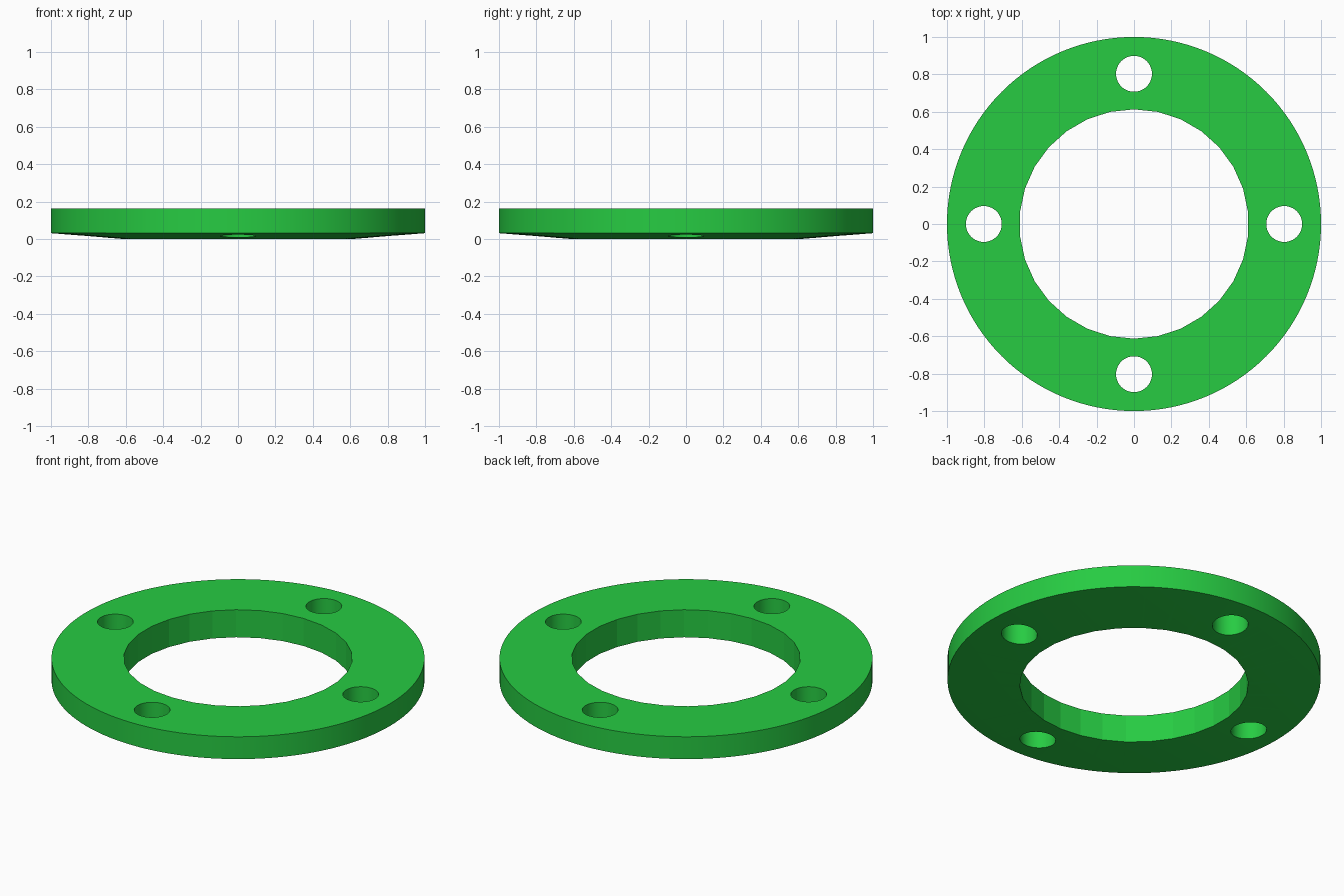
import bpy, bmesh
from math import sin, cos, pi

if "Cube" in bpy.data.objects:
    bpy.data.objects.remove(bpy.data.objects["Cube"])

OUT_R, IN_R, TOP, RIM_Z = 1.0, 0.613, 0.163, 0.031
HOLE_DIST, HOLE_R = 0.803, 0.096

def make_object(name, bm):
    bmesh.ops.recalc_face_normals(bm, faces=bm.faces)
    mesh = bpy.data.meshes.new(name)
    bm.to_mesh(mesh)
    bm.free()
    obj = bpy.data.objects.new(name, mesh)
    bpy.context.collection.objects.link(obj)
    return obj

def lathe(name, profile, sides):
    """Solid of revolution, capped at both ends."""
    bm = bmesh.new()
    rings = [[bm.verts.new((r * cos(pi / 2 + 2 * pi * i / sides),
                            r * sin(pi / 2 + 2 * pi * i / sides), z))
              for i in range(sides)] for r, z in profile]
    for a, b in zip(rings, rings[1:]):
        for i in range(sides):
            j = (i + 1) % sides
            bm.faces.new((a[i], a[j], b[j], b[i]))
    bm.faces.new(rings[0])
    bm.faces.new(rings[-1])
    return make_object(name, bm)

# Disc with a shallow conical underside
flange = lathe("flange_ring", [(IN_R - 0.02, 0), (IN_R, 0), (OUT_R, RIM_Z), (OUT_R, TOP)], 128)

# Cutters: 30-sided centre opening and four round bolt holes
cutters = [lathe("centre_cutter", [(IN_R, -0.2), (IN_R, 0.4)], 30)]
for k in range(4):
    hole = lathe("bolt_hole_cutter", [(HOLE_R, -0.2), (HOLE_R, 0.4)], 48)
    hole.location = (HOLE_DIST * cos(k * pi / 2), HOLE_DIST * sin(k * pi / 2), 0)
    cutters.append(hole)

bpy.context.view_layer.objects.active = flange
flange.select_set(True)
for c in cutters:
    c.hide_render = True
    mod = flange.modifiers.new("cut", 'BOOLEAN')
    mod.operation, mod.solver, mod.object = 'DIFFERENCE', 'EXACT', c
    bpy.ops.object.modifier_apply(modifier=mod.name)
for c in cutters:
    bpy.data.objects.remove(c)

# Smooth round walls, keep the facets of the centre opening
bpy.ops.object.shade_smooth_by_angle(angle=0.14)

mat = bpy.data.materials.new("green")
mat.diffuse_color = (0.02, 0.60, 0.055, 1)
mat.use_nodes = True
mat.node_tree.nodes["Principled BSDF"].inputs["Base Color"].default_value = mat.diffuse_color
flange.data.materials.append(mat)
